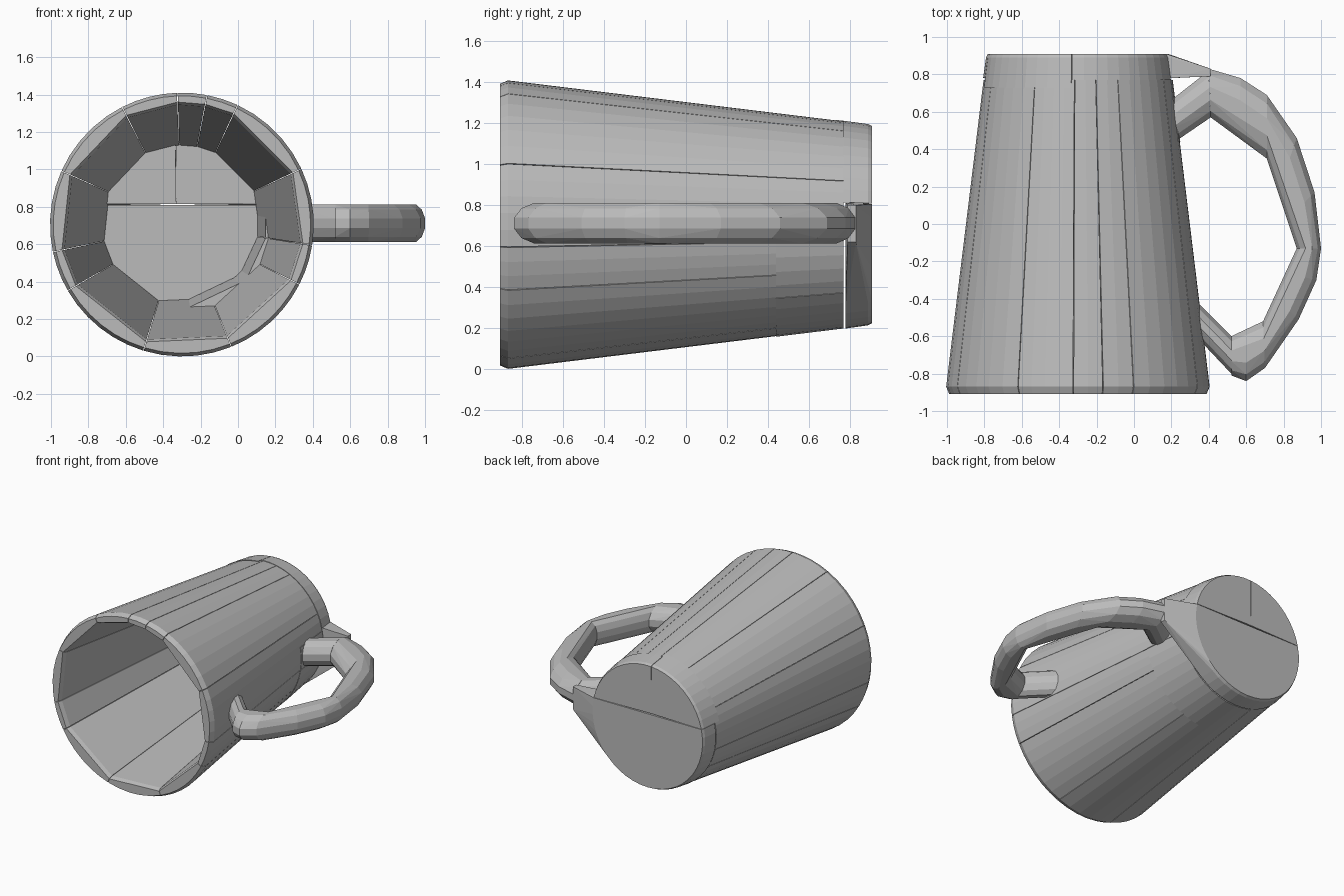
import bpy
import bmesh
from math import sin, cos, pi, radians, ceil

if "Cube" in bpy.data.objects:
    bpy.data.objects.remove(bpy.data.objects["Cube"], do_unlink=True)

GREY = (0.5, 0.5, 0.5, 1.0)
mat = bpy.data.materials.new("plain_grey")
mat.use_nodes = True
mat.diffuse_color = GREY
mat.node_tree.nodes["Principled BSDF"].inputs["Base Color"].default_value = GREY

CX, CZ = -0.30, 0.705      # axis of the mug
BACK = 0.77                # where the walls meet the base


def outer_r(y):
    return 0.705 - 0.122 * (y + 0.87)


def inner_r(y):
    return 0.645 - 0.131 * (y + 0.91)


def polar(r, deg, y):
    a = radians(deg)
    return (CX + r * cos(a), y, CZ + r * sin(a))


def arc(a0, a1):
    n = max(2, ceil((a1 - a0) / 8))
    return [a0 + (a1 - a0) * i / n for i in range(n + 1)]


def hull(name, points):
    """Flat-faced convex block around the points."""
    bm = bmesh.new()
    for p in points:
        bm.verts.new(p)
    bmesh.ops.convex_hull(bm, input=bm.verts[:])
    loose = [v for v in bm.verts if not v.link_faces]
    bmesh.ops.delete(bm, geom=loose, context="VERTS")
    bmesh.ops.dissolve_limit(bm, angle_limit=radians(0.4),
                             verts=bm.verts[:], edges=bm.edges[:])
    bmesh.ops.recalc_face_normals(bm, faces=bm.faces[:])
    mesh = bpy.data.meshes.new(name)
    bm.to_mesh(mesh)
    bm.free()
    mesh.materials.append(mat)
    obj = bpy.data.objects.new(name, mesh)
    bpy.context.collection.objects.link(obj)


def stave(name, a0, a1, outer, inner):
    """Wall block: curved outside, flat chord inside; rings are (y, radius)."""
    a0, a1 = a0 + 0.15, a1 - 0.15
    pts = [polar(r, a, y) for y, r in outer for a in arc(a0, a1)]
    pts += [polar(r, a, y) for y, r in inner for a in (a0, a1)]
    hull(name, pts)


# Wall staves with a rounded rim
seams = [-9, 25, 65, 79, 92, 117, 156, 192, 210, 253, 292, 333, 351]
for i, (a0, a1) in enumerate(zip(seams, seams[1:])):
    stave(f"wall_stave_{i + 1}", a0, a1,
          [(-0.91, 0.688), (-0.87, 0.705), (BACK, outer_r(BACK))],
          [(-0.91, 0.655), (-0.88, inner_r(-0.88)), (BACK, inner_r(BACK))])

# Thicker wall blocks near the base on the handle side
for i, (a0, a1) in enumerate([(-9, 10), (272, 319), (319, 351)]):
    stave(f"lower_wall_block_{i + 1}", a0, a1,
          [(y, outer_r(y) + 0.003) for y in (0.44, BACK)],
          [(y, inner_r(y) - 0.015) for y in (0.44, BACK)])


# Base: two upper quarters and a lower part that reaches out to the handle
def base_points(a0, a1, y0):
    rings = [(y0, outer_r(y0) + 0.004), (0.89, 0.492), (0.91, 0.482)]
    return [polar(r, a, y) for y, r in rings for a in arc(a0, a1)]


for name, a0, a1, y0 in (("base_upper_right", 94, 167.7, 0.73),
                         ("base_upper_left", 12.3, 93.6, BACK)):
    corner = [(-0.33, y, 0.815) for y in (y0, 0.91)]
    hull(name, base_points(a0, a1, y0) + corner)
tip = [(0.41, y, z) for y in (0.79, 0.83) for z in (0.62, 0.80)]
hull("base_lower", base_points(168, 372, 0.78) + tip)

# Handle: each segment wraps rings given as (inner x, y, outer x, y)
segments = [
    [(0.19, 0.42, 0.17, 0.64), (0.41, 0.57, 0.40, 0.82)],
    [(0.41, 0.57, 0.40, 0.83), (0.56, 0.46, 0.57, 0.78), (0.71, 0.35, 0.71, 0.69)],
    [(0.71, 0.35, 0.71, 0.69), (0.77, 0.17, 0.87, 0.46),
     (0.82, 0.02, 0.965, 0.17), (0.87, -0.13, 1.0, -0.13)],
    [(0.87, -0.13, 1.0, -0.13), (0.81, -0.26, 0.975, -0.30),
     (0.75, -0.39, 0.88, -0.51), (0.69, -0.52, 0.70, -0.77)],
    [(0.69, -0.52, 0.70, -0.77), (0.60, -0.57, 0.60, -0.84), (0.52, -0.60, 0.52, -0.81)],
    [(0.52, -0.60, 0.52, -0.80), (0.35, -0.43, 0.35, -0.62)],
]


def handle_ring(ix, iy, ox, oy, sides=12):
    pts = []
    for k in range(sides):
        a = 2 * pi * (k + 0.5) / sides
        t = 0.5 + 0.5 * cos(a) / cos(pi / sides)
        z = 0.712 + 0.103 * sin(a)
        pts.append((ix + (ox - ix) * t, iy + (oy - iy) * t, z))
    return pts


for i, rings in enumerate(segments):
    hull(f"handle_segment_{i + 1}", [p for ring in rings for p in handle_ring(*ring)])
